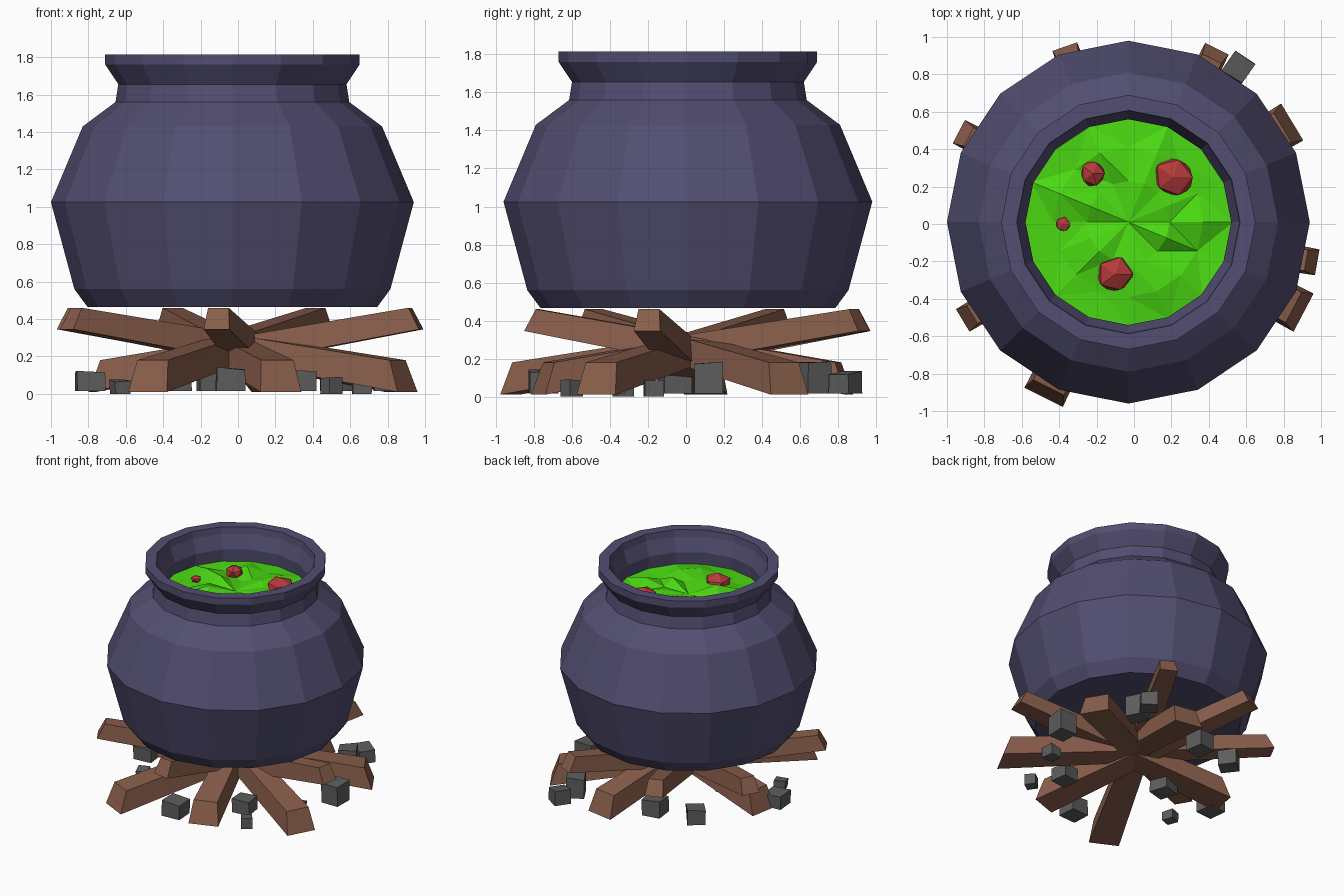
import bpy, bmesh, math, random
from mathutils import Vector, Matrix

if "Cube" in bpy.data.objects:
    bpy.data.objects.remove(bpy.data.objects["Cube"])

random.seed(4)
CX, CY, SIDES = -0.03, 0.01, 16


def material(name, rgb):
    m = bpy.data.materials.new(name)
    m.diffuse_color = (*rgb, 1)
    m.use_nodes = True
    m.node_tree.nodes["Principled BSDF"].inputs["Base Color"].default_value = m.diffuse_color
    return m


IRON = material("purple iron", (0.085, 0.076, 0.165))
GREEN = material("green brew", (0.07, 0.70, 0.006))
RED = material("red chunks", (0.47, 0.043, 0.043))
WOOD = material("brown wood", (0.25, 0.112, 0.07))
STONE = material("grey stone", (0.11, 0.11, 0.11))


def finish(bm, name, mat):
    bmesh.ops.recalc_face_normals(bm, faces=bm.faces)
    me = bpy.data.meshes.new(name)
    bm.to_mesh(me)
    bm.free()
    me.materials.append(mat)
    ob = bpy.data.objects.new(name, me)
    bpy.context.collection.objects.link(ob)
    return ob


def ring(bm, r, z, jitter=0.0):
    return [bm.verts.new((CX + r * math.cos(i * math.tau / SIDES),
                          CY + r * math.sin(i * math.tau / SIDES),
                          z + random.uniform(-jitter, jitter))) for i in range(SIDES)]


def bridge(bm, a, b):
    for i in range(SIDES):
        j = (i + 1) % SIDES
        bm.faces.new((a[i], a[j], b[j], b[i]))


# Cauldron: lathed outside, rim and inner wall
profile = [(0.775, 0.465), (0.845, 0.56), (0.97, 1.025), (0.80, 1.43), (0.625, 1.56),
           (0.61, 1.655), (0.68, 1.76), (0.68, 1.815), (0.597, 1.815), (0.59, 1.76),
           (0.55, 1.65), (0.56, 1.52), (0.60, 1.46)]
bm = bmesh.new()
rings = [ring(bm, r, z) for r, z in profile]
for a, b in zip(rings, rings[1:]):
    bridge(bm, a, b)
bm.faces.new(rings[0])
bm.faces.new(rings[-1])
finish(bm, "cauldron", IRON)

# Brew: choppy faceted surface
bm = bmesh.new()
rings = [ring(bm, 0.56, 1.55), ring(bm, 0.40, 1.565, 0.035), ring(bm, 0.22, 1.575, 0.045)]
for a, b in zip(rings, rings[1:]):
    bridge(bm, a, b)
mid = bm.verts.new((CX, CY, 1.56))
for i in range(SIDES):
    bm.faces.new((rings[2][i], rings[2][(i + 1) % SIDES], mid))
bmesh.ops.triangulate(bm, faces=bm.faces)
brew = finish(bm, "brew", GREEN)
if brew.data.polygons[0].normal.z < 0:
    brew.data.flip_normals()

# Floating chunks
for x, y, r in [(0.21, 0.25, 0.115), (-0.22, 0.27, 0.075), (-0.38, 0.0, 0.042), (-0.10, -0.27, 0.105)]:
    bm = bmesh.new()
    bmesh.ops.create_icosphere(bm, subdivisions=1, radius=r)
    for v in bm.verts:
        v.co *= random.uniform(0.88, 1.08)
        v.co.z *= 0.7
        v.co += Vector((x, y, 1.57))
    finish(bm, "chunk", RED)

# Logs: each runs from a thick low end to a thin raised end
logs = [((-0.47, -0.90), (0.43, 0.91)), ((0.88, -0.46), (-0.91, 0.48)),
        ((0.82, 0.53), (-0.89, -0.50)), ((0.18, 0.83), (-0.11, -0.81)),
        ((-0.75, 0.10), (0.95, -0.20)), ((0.22, -0.75), (-0.36, 0.92))]
for low, high in logs:
    bm = bmesh.new()
    along = (Vector(high) - Vector(low)).normalized()
    side = Vector((-along.y, along.x))
    ends = []
    for p, w, z0, z1, lean in [(low, 0.23, 0.01, 0.18, 0.05), (high, 0.14, 0.345, 0.46, -0.05)]:
        quad = []
        for s, z, t in [(-1, z0, -lean), (1, z0, -lean), (0.8, z1, lean), (-0.8, z1, lean)]:
            q = Vector(p) + side * s * w / 2 + along * t * 0.6
            quad.append(bm.verts.new((q.x, q.y, z)))
        ends.append(quad)
    a, b = ends
    bm.faces.new(a)
    bm.faces.new(b)
    for i in range(4):
        j = (i + 1) % 4
        bm.faces.new((a[i], a[j], b[j], b[i]))
    finish(bm, "log", WOOD)

# Hearth stones: x, y, width, height, turn in degrees
stones = [(0.80, 0.12, 0.15, 0.16, 0), (0.53, 0.67, 0.14, 0.16, 30), (0.56, 0.84, 0.13, 0.11, 55),
          (-0.14, 0.60, 0.15, 0.13, 10), (-0.47, 0.54, 0.14, 0.12, 40), (-0.79, -0.05, 0.15, 0.10, 5),
          (-0.34, -0.06, 0.15, 0.10, 15), (-0.63, -0.33, 0.09, 0.07, 20), (-0.04, -0.75, 0.15, 0.12, 3),
          (0.34, -0.40, 0.14, 0.11, 8), (0.50, -0.60, 0.085, 0.08, 35), (0.66, -0.17, 0.10, 0.08, 5)]
for x, y, w, h, turn in stones:
    bm = bmesh.new()
    bmesh.ops.create_cube(bm, size=1)
    for v in bm.verts:
        v.co = Vector((v.co.x * w * random.uniform(0.9, 1.05), v.co.y * w, (v.co.z + 0.5) * h + 0.01))
        if v.co.z > h / 2:
            v.co.z += random.uniform(-0.01, 0.01)
    bm.transform(Matrix.Translation((x, y, -0.01 if h < 0.1 else 0.005)) @ Matrix.Rotation(math.radians(turn), 4, 'Z'))
    finish(bm, "hearth_stone", STONE)
